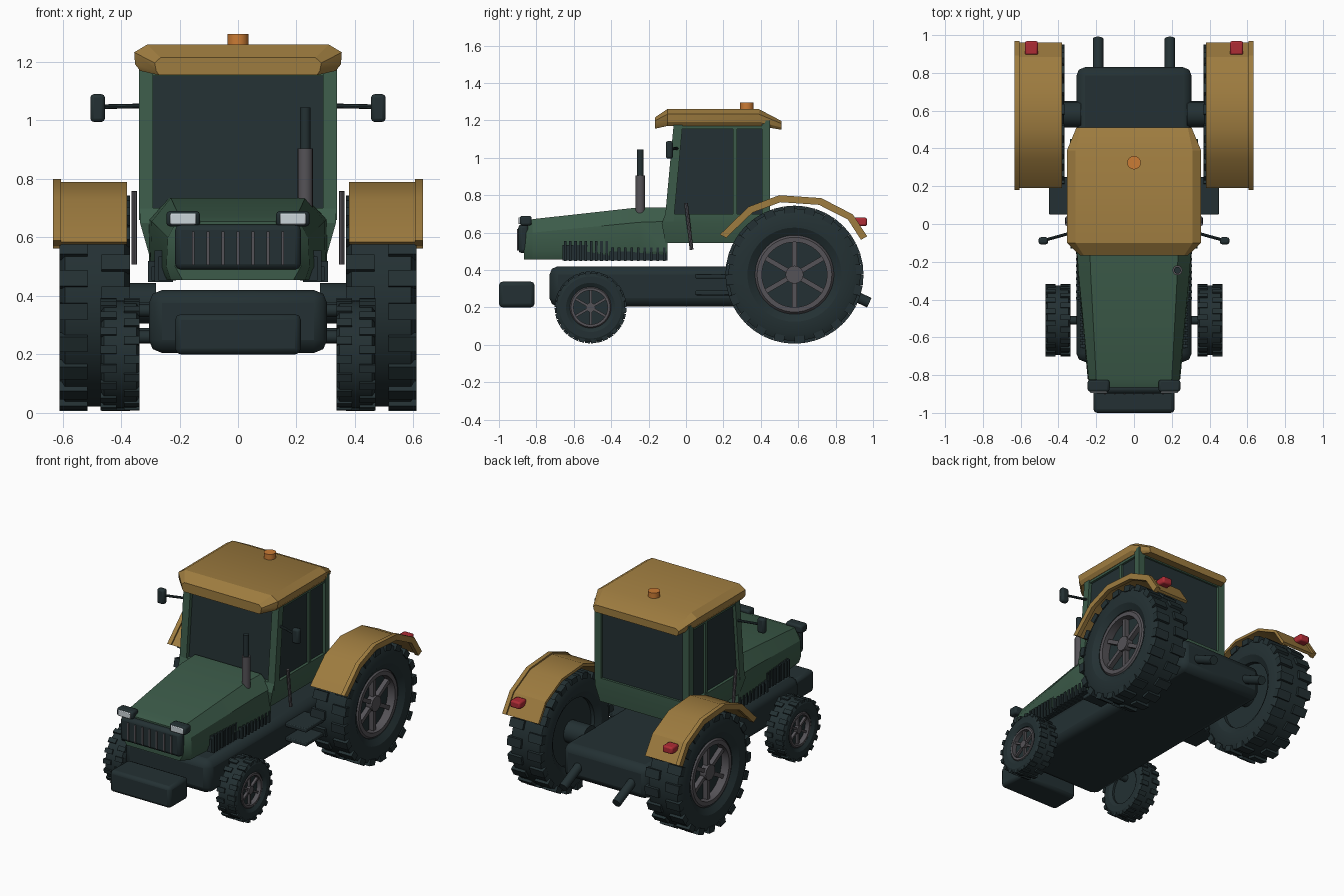
import bpy, bmesh, math
from mathutils import Vector, Matrix

cube = bpy.data.objects.get("Cube")
if cube:
    bpy.data.objects.remove(cube, do_unlink=True)


def material(name, rgb):
    m = bpy.data.materials.new(name)
    m.use_nodes = True
    m.diffuse_color = (*rgb, 1)
    m.node_tree.nodes["Principled BSDF"].inputs["Base Color"].default_value = (*rgb, 1)
    return m


green = material("body green", (0.045, 0.105, 0.067))
yellow = material("ochre yellow", (0.34, 0.2, 0.05))
dark = material("dark rubber", (0.017, 0.03, 0.033))
grey = material("metal grey", (0.09, 0.085, 0.095))
lamp = material("lamp white", (0.6, 0.66, 0.7))
orange = material("beacon orange", (0.6, 0.2, 0.035))
red = material("tail light red", (0.42, 0.025, 0.035))
made = []


def finish(name, bm, mat, mirror=False, bevel=0, segments=2):
    """Turn a bmesh into an object, with optional bevel and mirror across x."""
    bmesh.ops.recalc_face_normals(bm, faces=bm.faces)
    me = bpy.data.meshes.new(name)
    bm.to_mesh(me)
    bm.free()
    me.materials.append(mat)
    ob = bpy.data.objects.new(name, me)
    bpy.context.collection.objects.link(ob)
    if bevel:
        b = ob.modifiers.new("Bevel", 'BEVEL')
        b.width, b.segments = bevel, segments
    if mirror:
        ob.modifiers.new("Mirror", 'MIRROR').use_mirror_merge = False
    made.append(ob)
    return ob


def add_box(bm, lo, hi, matrix=Matrix()):
    lo, hi = Vector(lo), Vector(hi)
    m = matrix @ Matrix.Translation((lo + hi) / 2) @ Matrix.Diagonal((*(hi - lo), 1))
    bmesh.ops.create_cube(bm, size=1, matrix=m)


def box(name, lo, hi, mat, **kw):
    bm = bmesh.new()
    add_box(bm, lo, hi)
    return finish(name, bm, mat, **kw)


def rod(name, a, b, r, mat, sides=16, **kw):
    a, b = Vector(a), Vector(b)
    bm = bmesh.new()
    m = Matrix.Translation((a + b) / 2) @ (b - a).to_track_quat('Z', 'Y').to_matrix().to_4x4()
    bmesh.ops.create_cone(bm, cap_ends=True, segments=sides, radius1=r, radius2=r,
                          depth=(b - a).length, matrix=m)
    return finish(name, bm, mat, **kw)


def loft(name, sections, mat, closed=False, **kw):
    """Skin equal-length loops; a closed loft joins the last loop to the first."""
    bm = bmesh.new()
    rings = [[bm.verts.new(p) for p in s] for s in sections]
    n = len(rings[0])
    pairs = list(zip(rings, rings[1:]))
    if closed:
        pairs.append((rings[-1], rings[0]))
    else:
        bm.faces.new(rings[0])
        bm.faces.new(rings[-1])
    for p, q in pairs:
        for i in range(n):
            j = (i + 1) % n
            bm.faces.new((p[i], p[j], q[j], q[i]))
    return finish(name, bm, mat, **kw)


def post(name, a, b, wx, wy, **kw):
    ring = lambda c: [(c[0] + sx * wx, c[1] + sy * wy, c[2])
                      for sx, sy in ((-1, -1), (1, -1), (1, 1), (-1, 1))]
    return loft(name, [ring(a), ring(b)], green, **kw)


def symmetric(y, half):
    """Cross-section across x at depth y from its right half, top to bottom."""
    return [(x, y, z) for x, z in half] + [(-x, y, z) for x, z in reversed(half)]


def lathe(name, profile, center, mat, steps=48, **kw):
    """Revolve a closed (x, radius) profile around the wheel axis."""
    cx, cy, cz = center
    rings = []
    for i in range(steps):
        a = math.tau * i / steps
        rings.append([(cx + x, cy + r * math.cos(a), cz + r * math.sin(a)) for x, r in profile])
    return loft(name, rings, mat, closed=True, **kw)


def wheel(name, center, R, w, lugs):
    c = Vector(center)
    half = [(w * .8, .57 * R), (w, .68 * R), (w, .86 * R), (w * .85, .955 * R)]
    lathe(name + "_tyre", half + [(-x, r) for x, r in reversed(half)], c, dark, mirror=True)
    rod(name + "_inner_disc", c - Vector((w * .6, 0, 0)), c + Vector((w * .4, 0, 0)),
        .58 * R, dark, sides=48, mirror=True)
    # tread blocks, staggered between the two shoulders
    bm = bmesh.new()
    for side in (-1, 1):
        for i in range(lugs):
            turn = Matrix.Rotation(math.tau * (i + side / 4) / lugs, 4, 'X')
            xs = sorted((side * w * .2, side * w * 1.01))
            add_box(bm, (xs[0], -.075 * R, .89 * R), (xs[1], .075 * R, .995 * R),
                    Matrix.Translation(c) @ turn)
    finish(name + "_treads", bm, dark, mirror=True)
    # rim ring, hub and six spokes
    ring = [(w * .4, .47 * R), (w * .85, .47 * R), (w * .85, .54 * R), (w * .7, .58 * R), (w * .4, .58 * R)]
    lathe(name + "_rim", ring, c, grey, mirror=True)
    rod(name + "_hub", c, c + Vector((w * .75, 0, 0)), .13 * R, grey, mirror=True)
    bm = bmesh.new()
    for i in range(6):
        turn = Matrix.Rotation(math.tau * i / 6, 4, 'X')
        add_box(bm, (w * .35, -.035 * R, .08 * R), (w * .65, .035 * R, .5 * R), Matrix.Translation(c) @ turn)
    finish(name + "_spokes", bm, grey, mirror=True)


wheel("rear_wheel", (.49, .58, .375), .37, .12, 20)
wheel("front_wheel", (.403, -.51, .2), .193, .066, 18)

# Chassis, axles, weight block, steps and hitch arms
box("chassis", (-.305, -.73, .205), (.305, .83, .42), dark, bevel=.045)
box("front_weight", (-.215, -1, .2), (.215, -.81, .338), dark, bevel=.02)
rod("rear_axle", (.28, .58, .375), (.42, .58, .375), .07, dark, mirror=True)
for z in (.26, .35):
    rod("front_axle_arm", (.28, -.51, z), (.37, -.51, z), .022, dark, mirror=True)
    box("step", (.28, .05, z + .005), (.45, .25, z + .03), dark, mirror=True, bevel=.005)
rod("hitch_arm", (.19, .78, .32), (.19, .98, .225), .028, dark, mirror=True)

# Hood: depth, then half widths and heights of its faceted section
hood = [(-.865, .17, .655, .205, .60, .215, .19),
        (-.82, .20, .672, .24, .60, .245, .23),
        (-.25, .23, .735, .295, .655, .30, .275),
        (-.10, .235, .735, .305, .66, .305, .28)]
loft("hood", [symmetric(y, [(t, zt), (s, zs), (l, .50), (b, .455)])
              for y, t, zt, s, zs, l, b in hood], green)
box("grille", (-.215, -.897, .49), (.215, -.84, .645), dark, bevel=.02)
for i in range(-3, 4):
    box("grille_bar", (i * .051 - .005, -.903, .505), (i * .051 + .005, -.89, .62), grey)
box("headlight_housing", (.13, -.888, .638), (.245, -.825, .69), dark, mirror=True, bevel=.012)
box("headlight", (.143, -.895, .645), (.232, -.88, .682), lamp, mirror=True, bevel=.004)

# Side vents with upright fins
for y0, y1, x, top in ((-.66, -.41, .272, .535), (-.41, -.10, .295, .50)):
    bm = bmesh.new()
    add_box(bm, (x - .06, y0, .452), (x, y1, top))
    count = 9
    for i in range(count):
        y = y0 + (y1 - y0) * (i + .5) / count
        add_box(bm, (x - .05, y - .007, .448), (x + .013, y + .007, top + .02))
    finish("side_vent", bm, dark, mirror=True)

# Exhaust
rod("exhaust_muffler", (.23, -.245, .68), (.23, -.245, .905), .026, grey)
rod("exhaust_pipe", (.23, -.245, .9), (.23, -.245, 1.045), .018, dark)

# Cab: lower body, glass block and frame
def plan(hw, y0, y1, z):
    return [(-hw, y0, z), (hw, y0, z), (hw, y1, z), (-hw, y1, z)]


loft("cab_lower_body", [plan(.305, -.11, .44, .545), plan(.335, -.13, .45, .65),
                        plan(.335, -.11, .45, .70)], green)
loft("cab_glass", [plan(.317, -.085, .435, .69), plan(.317, -.04, .435, 1.19)], dark)
post("front_pillar", (.314, -.09, .66), (.314, -.04, 1.2), .024, .024, mirror=True)
post("rear_pillar", (.314, .428, .68), (.314, .428, 1.2), .024, .022, mirror=True)
post("door_pillar", (.318, .262, .68), (.318, .262, 1.2), .012, .012, mirror=True)
box("side_rail", (.3, -.04, 1.155), (.332, .44, 1.2), green, mirror=True)
for y in (-.062, .425):
    box("cross_rail", (-.32, y, 1.152), (.32, y + .022, 1.2), green)

# Roof and beacon
roof = [(-.167, .265, .285, .28, .27, 1.155, 1.215),
        (-.10, .31, .355, .352, .335, 1.17, 1.26),
        (.39, .31, .355, .352, .335, 1.17, 1.26),
        (.51, .285, .305, .30, .29, 1.15, 1.197)]
loft("roof", [symmetric(y, [(a, top), (b, top - (top - low) * .3), (c, low + (top - low) * .25), (d, low)])
              for y, a, b, c, d, low, top in roof], yellow)
rod("beacon", (0, .325, 1.25), (0, .325, 1.295), .036, orange)

# Mirrors and grab handles
rod("mirror_arm", (.325, -.045, 1.05), (.47, -.085, 1.047), .008, dark, sides=8, mirror=True)
box("mirror", (.455, -.108, .995), (.505, -.07, 1.09), dark, mirror=True, bevel=.012)
rod("grab_handle", (.355, 0, .758), (.355, .03, .508), .01, grey, sides=8, mirror=True)

# Rear fenders: arched plate with an outer lip, and tail lights
arch = [(.19, .585), (.34, .73), (.50, .79), (.72, .775), (.885, .69), (.96, .575)]


def fender(name, x0, x1, outer, inner):
    rings = []
    for y, z in arch:
        d = Vector((y - .58, z - .375)).normalized()
        o, i = Vector((y, z)) + d * outer, Vector((y, z)) - d * inner
        rings.append([(x0, *o), (x1, *o), (x1, *i), (x0, *i)])
    loft(name, rings, yellow, mirror=True)


fender("fender", .38, .612, 0, .018)
fender("fender_lip", .605, .632, .01, .028)
box("tail_light", (.508, .895, .635), (.578, .968, .68), red, mirror=True, bevel=.01)

# Smooth the round parts while keeping hard edges
bpy.ops.object.select_all(action='DESELECT')
for ob in made:
    ob.select_set(True)
bpy.context.view_layer.objects.active = made[0]
bpy.ops.object.shade_smooth_by_angle(angle=math.radians(28))
